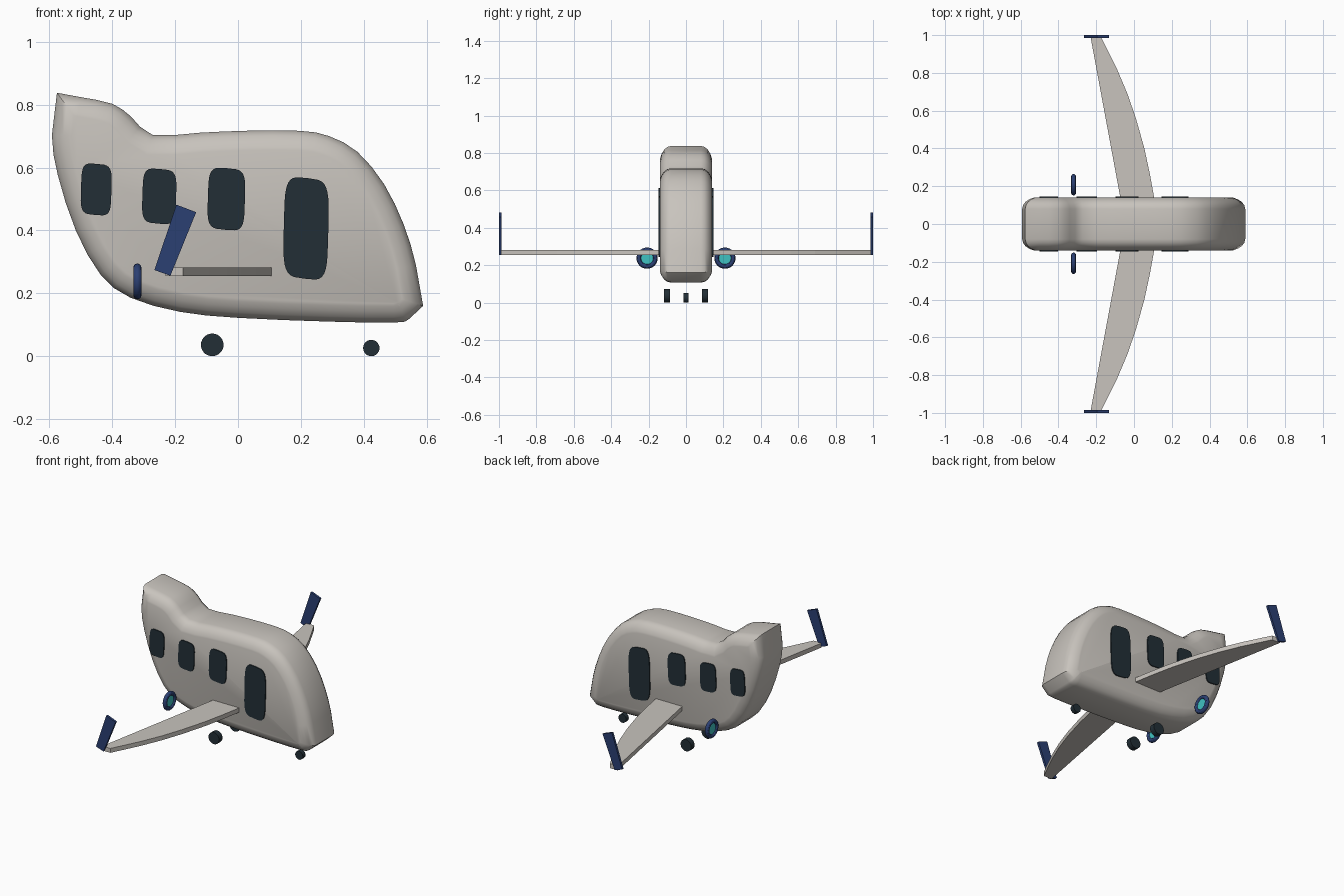
import bpy, bmesh, math
from mathutils import Vector

cube = bpy.data.objects.get("Cube")
if cube:
    bpy.data.objects.remove(cube, do_unlink=True)


def material(name, *rgb):
    m = bpy.data.materials.new(name)
    m.use_nodes = True
    m.diffuse_color = (*rgb, 1)
    bsdf = m.node_tree.nodes["Principled BSDF"]
    bsdf.inputs["Base Color"].default_value = (*rgb, 1)
    bsdf.inputs["Roughness"].default_value = 0.6
    return m


shell = material("warm light grey", 0.58, 0.55, 0.51)
dark = material("dark slate", 0.016, 0.028, 0.037)
navy = material("navy blue", 0.024, 0.05, 0.17)
cyan = material("bright cyan", 0.05, 0.54, 0.54)


def loft(name, rings, mat, smooth=None):
    """Skin a list of equal-length closed rings and cap both ends."""
    bm = bmesh.new()
    loops = [[bm.verts.new(p) for p in ring] for ring in rings]
    n = len(loops[0])
    for a, b in zip(loops, loops[1:]):
        for i in range(n):
            j = (i + 1) % n
            bm.faces.new((a[i], a[j], b[j], b[i]))
    bm.faces.new(loops[0])
    bm.faces.new(loops[-1])
    bmesh.ops.recalc_face_normals(bm, faces=bm.faces)
    me = bpy.data.meshes.new(name)
    bm.to_mesh(me)
    bm.free()
    me.materials.append(mat)
    ob = bpy.data.objects.new(name, me)
    bpy.context.collection.objects.link(ob)
    if smooth:
        bpy.ops.object.select_all(action="DESELECT")
        bpy.context.view_layer.objects.active = ob
        ob.select_set(True)
        bpy.ops.object.shade_smooth_by_angle(angle=math.radians(smooth))
    return ob


def side_plate(name, outline, y0, y1, mat, smooth=None):
    """Side outline (x, z) extruded between two y positions."""
    return loft(name, [[(x, y, z) for x, z in outline] for y in (y0, y1)], mat, smooth)


def disc(cx, cz, r, n=28):
    return [(cx + r * math.cos(math.tau * i / n), cz + r * math.sin(math.tau * i / n))
            for i in range(n)]


# Fuselage side outline: over the roof to the nose tip, then back under the belly
roof = [(-.576, .838), (-.5, .824), (-.4, .803), (-.34, .762), (-.272, .704),
        (-.12, .711), (.02, .717), (.196, .717), (.29, .70), (.38, .65),
        (.465, .547), (.528, .417), (.566, .29), (.589, .16)]
belly = [(.589, .16), (.544, .118), (.497, .107), (.29, .11), (0, .122),
         (-.184, .141), (-.342, .186), (-.437, .259), (-.516, .40),
         (-.573, .575), (-.592, .703), (-.576, .838)]


def refine(points):
    """Add a curved midpoint to every segment that does not touch a sharp end."""
    p = [Vector(q) for q in points]
    out = [p[0]]
    for i in range(1, len(p)):
        if 1 < i < len(p) - 1:
            out.append((9 * (p[i - 1] + p[i]) - p[i - 2] - p[i + 1]) / 16)
        out.append(p[i])
    return out[:-1]


def inset(loop, d):
    """Offset a clockwise loop inwards with mitred corners."""
    out = []
    for i, p in enumerate(loop):
        a = (p - loop[i - 1]).normalized()
        b = (loop[(i + 1) % len(loop)] - p).normalized()
        na, nb = Vector((a.y, -a.x)), Vector((b.y, -b.x))
        out.append(p + (na + nb) * d / (1 + na.dot(nb)))
    return out


outline = refine(roof) + refine(belly)
edge = [(.08, 0), (.1, .005), (.117, .017), (.13, .036), (.137, .052), (.14, .062)]
section = [(-y, d) for y, d in reversed(edge)] + edge
loft("fuselage", [[(p.x, y, p.y) for p in inset(outline, d)] for y, d in section],
     shell, 38)


# Windows and door: slightly leaning rounded panels
def rounded_panel(x0, x1, z0, z1, n=32):
    cx, cz, w, h = (x0 + x1) / 2, (z0 + z1) / 2, (x1 - x0) / 2, (z1 - z0) / 2
    pts = []
    for i in range(n):
        c, s = math.cos(math.tau * i / n), math.sin(math.tau * i / n)
        u = math.copysign(abs(c) ** .45, c)
        v = math.copysign(abs(s) ** .45, s)
        pts.append((cx + w * (.95 * u + .05 * v), cz + h * (.95 * v - .05 * u)))
    return pts


panels = {"rear_window": (-.502, -.4, .445, .616), "middle_window": (-.307, -.194, .417, .6),
          "front_window": (-.099, .025, .397, .603), "door": (.142, .291, .238, .575)}

# Wing plan: straight trailing edge, bowed leading edge
wing_plan = [(-.065, .1), (-.23, .99), (-.175, .99), (-.09, .82), (-.035, .69),
             (.01, .56), (.055, .4), (.085, .26), (.106, .143), (.112, .1)]
winglet = [(-.196, .482), (-.133, .458), (-.215, .256), (-.266, .274)]

for side, s in (("front", -1), ("back", 1)):
    for name, box in panels.items():
        side_plate(f"{side}_{name}", rounded_panel(*box), s * .1375, s * .146, dark)
    loft(f"{side}_wing", [[(x, s * y, z) for x, y in wing_plan] for z in (.255, .282)], shell)
    side_plate(f"{side}_winglet", winglet, s * .986, s, navy)

    # Engine: navy ring around a cyan disc
    bpy.ops.mesh.primitive_torus_add(major_segments=36, minor_segments=12, major_radius=.044,
                                     minor_radius=.0128, location=(-.32, s * .208, .238),
                                     rotation=(0, math.pi / 2, 0))
    ring = bpy.context.object
    ring.name = f"{side}_engine_ring"
    ring.data.materials.append(navy)
    bpy.ops.object.shade_smooth_by_angle()
    hub = disc(s * .208, .238, .04)
    loft(f"{side}_engine_disc", [[(x, y, z) for y, z in hub] for x in (-.325, -.315)], cyan)

    side_plate(f"{side}_main_wheel", disc(-.082, .036, .036), s * .085, s * .118, dark, 35)

side_plate("nose_wheel", disc(.424, .026, .026), -.013, .013, dark, 35)
